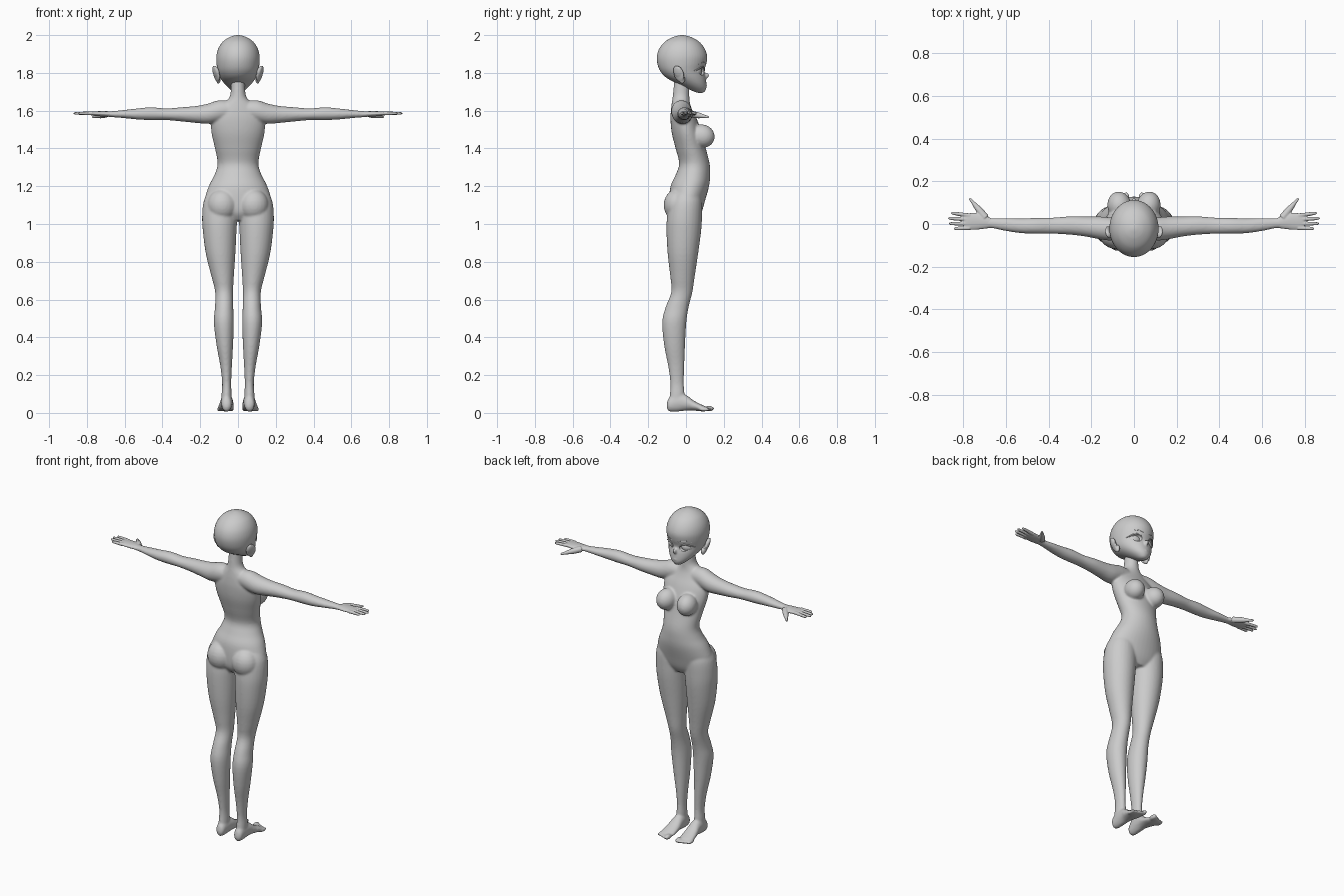
import bpy, bmesh, math
from mathutils import Vector, Matrix

skin = bpy.data.materials.new("plain grey")
skin.diffuse_color = (0.6, 0.6, 0.6, 1)


def catmull(a, b, c, d, t):
    return 0.5 * (2*b + (c - a)*t + (2*a - 5*b + 4*c - d)*t*t + (3*b - a - 3*c + d)*t**3)


def loft(bm, axis, rings, side=1, n=28, steps=4):
    """Smooth tube through rings (position, lo1, hi1, lo2, hi2) along an axis."""
    rows = []
    for i in range(len(rings) - 1):
        q = [rings[max(0, min(len(rings) - 1, i + k))] for k in (-1, 0, 1, 2)]
        rows += [[catmull(*v, s / steps) for v in zip(*q)] for s in range(steps)]
    rows.append(rings[-1])
    loops = []
    for p, a0, a1, b0, b1 in rows:
        loop = []
        for k in range(n):
            ang = 2 * math.pi * k / n
            a = (a0 + a1) / 2 + (a1 - a0) / 2 * math.cos(ang)
            b = (b0 + b1) / 2 + (b1 - b0) / 2 * math.sin(ang)
            x, y, z = {'x': (p, a, b), 'y': (a, p, b), 'z': (a, b, p)}[axis]
            loop.append(bm.verts.new((side * x, y, z)))
        loops.append(loop)
    for l0, l1 in zip(loops, loops[1:]):
        for k in range(n):
            bm.faces.new((l0[k], l0[(k+1) % n], l1[(k+1) % n], l1[k]))
    bm.faces.new(loops[0])
    bm.faces.new(loops[-1])


def ball(bm, loc, size, turn=(0, 0, 0), seg=24):
    rot = Matrix.Identity(3)
    for ang, ax in zip(turn, 'XYZ'):
        rot = Matrix.Rotation(ang, 3, ax) @ rot
    m = Matrix.Translation(loc) @ rot.to_4x4() @ Matrix.Diagonal((*size, 1))
    bmesh.ops.create_uvsphere(bm, u_segments=seg, v_segments=seg // 2, radius=1, matrix=m)


def finish(name, bm, mirror=False):
    bmesh.ops.recalc_face_normals(bm, faces=bm.faces)
    for f in bm.faces:
        f.smooth = True
    me = bpy.data.meshes.new(name)
    bm.to_mesh(me)
    bm.free()
    me.materials.append(skin)
    ob = bpy.data.objects.new(name, me)
    bpy.context.collection.objects.link(ob)
    if mirror:
        ob.modifiers.new("mirror", 'MIRROR')
    return ob


def fuse(ob, voxel, rounds):
    r = ob.modifiers.new("fuse", 'REMESH')
    r.mode, r.voxel_size, r.use_smooth_shade = 'VOXEL', voxel, True
    s = ob.modifiers.new("soften", 'SMOOTH')
    s.factor, s.iterations = 0.5, rounds


# Body: torso and neck, arms, legs and feet fused into one skin
body = bmesh.new()
loft(body, 'z', [
    (1.02, -.10, .10, -.06, .06), (1.06, -.165, .165, -.085, .082),
    (1.12, -.178, .178, -.09, .10), (1.20, -.155, .155, -.082, .122),
    (1.26, -.125, .125, -.055, .128), (1.32, -.108, .108, -.036, .125),
    (1.40, -.122, .122, -.055, .105), (1.48, -.14, .14, -.075, .085),
    (1.55, -.142, .142, -.082, .06), (1.60, -.115, .115, -.08, .035),
    (1.635, -.08, .08, -.076, .022), (1.67, -.046, .046, -.071, .018),
    (1.72, -.037, .037, -.066, .018), (1.80, -.036, .036, -.06, .02)], n=40)
for s in (-1, 1):
    loft(body, 'x', [
        (.02, -.07, .02, 1.56, 1.65), (.10, -.078, .03, 1.54, 1.655),
        (.16, -.072, .035, 1.53, 1.637), (.22, -.06, .035, 1.535, 1.625),
        (.30, -.05, .036, 1.543, 1.618), (.38, -.046, .03, 1.55, 1.612),
        (.46, -.046, .029, 1.55, 1.618), (.53, -.043, .026, 1.553, 1.612),
        (.60, -.033, .028, 1.56, 1.604), (.66, -.021, .027, 1.565, 1.598),
        (.70, -.02, .03, 1.568, 1.596)], s)
    loft(body, 'z', [
        (.05, .034, .088, -.09, -.012), (.10, .034, .087, -.085, -.008),
        (.16, .036, .084, -.083, -.012), (.25, .032, .094, -.095, -.009),
        (.36, .026, .114, -.116, -.005), (.48, .022, .128, -.126, .002),
        (.56, .025, .122, -.108, .014), (.64, .026, .121, -.078, .034),
        (.72, .022, .14, -.083, .046), (.84, .014, .17, -.097, .064),
        (.96, .008, .186, -.103, .08), (1.04, .004, .19, -.10, .085),
        (1.12, .01, .182, -.085, .085), (1.18, .04, .155, -.05, .07)], s)
    # hips and chest
    ball(body, (s * .083, -.045, 1.10), (.08, .073, .085))
    ball(body, (s * .068, .085, 1.465), (.057, .068, .062), (-.25, 0, -s * .2))
    # feet and toes
    loft(body, 'y', [
        (-.102, .05, .068, .025, .05), (-.09, .036, .085, .008, .08),
        (-.05, .03, .09, .006, .105), (0, .025, .094, .012, .095),
        (.04, .022, .102, .012, .066), (.08, .021, .108, .008, .045),
        (.105, .026, .104, .008, .034)], s)
    for i in range(5):
        r = .015 if i == 0 else .0105
        ball(body, (s * (.036 + .0165 * i), .122 - .006 * i, .008 + r), (r, .03, r), seg=12)
fuse(finish("body", body), .006, 8)

# Hands: palm, four fingers and a thumb
hand = bmesh.new()
loft(hand, 'x', [
    (.66, -.017, .023, 1.568, 1.595), (.70, -.022, .04, 1.569, 1.597),
    (.74, -.027, .052, 1.571, 1.597), (.78, -.027, .05, 1.576, 1.596),
    (.797, -.022, .045, 1.58, 1.593)])


def digit(a, b, r0, r1):
    a, b = Vector(a), Vector(b)
    m = (Matrix.Translation(a) @ (b - a).to_track_quat('Z', 'Y').to_matrix().to_4x4())
    before = set(hand.verts)
    L = (b - a).length
    loft(hand, 'z', [(t * L, -r, r, -r, r) for t, r in (
        (0, r0), (.4, r0 * .9), (.75, r1 * 1.1), (.93, r1 * .85), (1, r1 * .2))], n=12, steps=2)
    bmesh.ops.transform(hand, matrix=m, verts=[v for v in hand.verts if v not in before])


for y0, x1, y1 in ((-.019, .845, -.022), (.001, .868, .002), (.021, .872, .027), (.04, .858, .052)):
    digit((.77, y0, 1.586), (x1, y1, 1.586), .010, .0075)
digit((.695, .028, 1.582), (.772, .122, 1.565), .018, .008)
fuse(finish("hands", hand, True), .0032, 3)

# Head with the jaw, chin and nose
head = bmesh.new()
loft(head, 'z', [
    (1.694, -.010, .010, .066, .086), (1.70, -.024, .024, .045, .098),
    (1.72, -.05, .05, .0, .108), (1.745, -.074, .074, -.05, .108),
    (1.775, -.094, .094, -.105, .104), (1.81, -.107, .107, -.137, .097),
    (1.85, -.114, .114, -.152, .108), (1.89, -.1145, .1145, -.154, .112),
    (1.93, -.104, .104, -.141, .098), (1.965, -.081, .081, -.112, .07),
    (1.988, -.048, .048, -.073, .03), (1.998, -.018, .018, -.04, -.003),
    (2.0, -.004, .004, -.025, -.017)], n=48)
ball(head, (0, .100, 1.782), (.011, .024, .016), (.5, 0, 0))
ball(head, (0, .102, 1.735), (.018, .009, .006))
fuse(finish("head", head), .005, 3)
head_ob = bpy.data.objects["head"]

# Eye sockets cut into the face, with eyeballs set behind them
socket = bmesh.new()
ball(socket, (.052, .092, 1.808), (.031, .026, .021), (0, 0, -.45))
cutter = finish("socket_cutter", socket, True)
cutter.hide_render = True
cutter.hide_set(True)
cut = head_ob.modifiers.new("sockets", 'BOOLEAN')
cut.operation, cut.object = 'DIFFERENCE', cutter
eye = bmesh.new()
ball(eye, (.046, .052, 1.808), (.038, .030, .032), (0, 0, -.45))
finish("eyeballs", eye, True)

# Upper lashes and brows follow the front of the face
def strip(name, points, radius):
    cu = bpy.data.curves.new(name, 'CURVE')
    cu.dimensions, cu.bevel_depth, cu.bevel_resolution, cu.use_fill_caps = '3D', radius, 2, True
    for s in (-1, 1):
        sp = cu.splines.new('POLY')
        sp.points.add(len(points) - 1)
        for p, (x, y, z, w) in zip(sp.points, points):
            p.co, p.radius = (s * x, y, z, 1), w
    cu.materials.append(skin)
    bpy.context.collection.objects.link(bpy.data.objects.new(name, cu))


def on_face(x, z):
    return -.02 + .121 * math.sqrt(max(0, 1 - (x / .110) ** 2)) + (z - 1.81) * .15


lash = [(x, on_face(x, z), z, w) for x, z, w in (
    (.022, 1.812, .4), (.034, 1.826, .9), (.05, 1.832, 1), (.068, 1.828, 1),
    (.082, 1.818, 1), (.094, 1.812, .3))]
strip("upper_lashes", lash, .004)
strip("brows", [(x, on_face(x, z), z, w) for x, z, w in (
    (.02, 1.847, .4), (.04, 1.854, 1), (.06, 1.855, 1), (.082, 1.846, .3))], .0028)

# Ears: outer shell with a raised rim
ear = bmesh.new()
ball(ear, (.114, -.038, 1.795), (.011, .030, .044), (.15, .25, -.5))
ball(ear, (.122, -.046, 1.808), (.008, .024, .032), (.15, .25, -.5))
ball(ear, (.104, -.02, 1.765), (.012, .016, .022))
fuse(finish("ears", ear, True), .004, 3)
